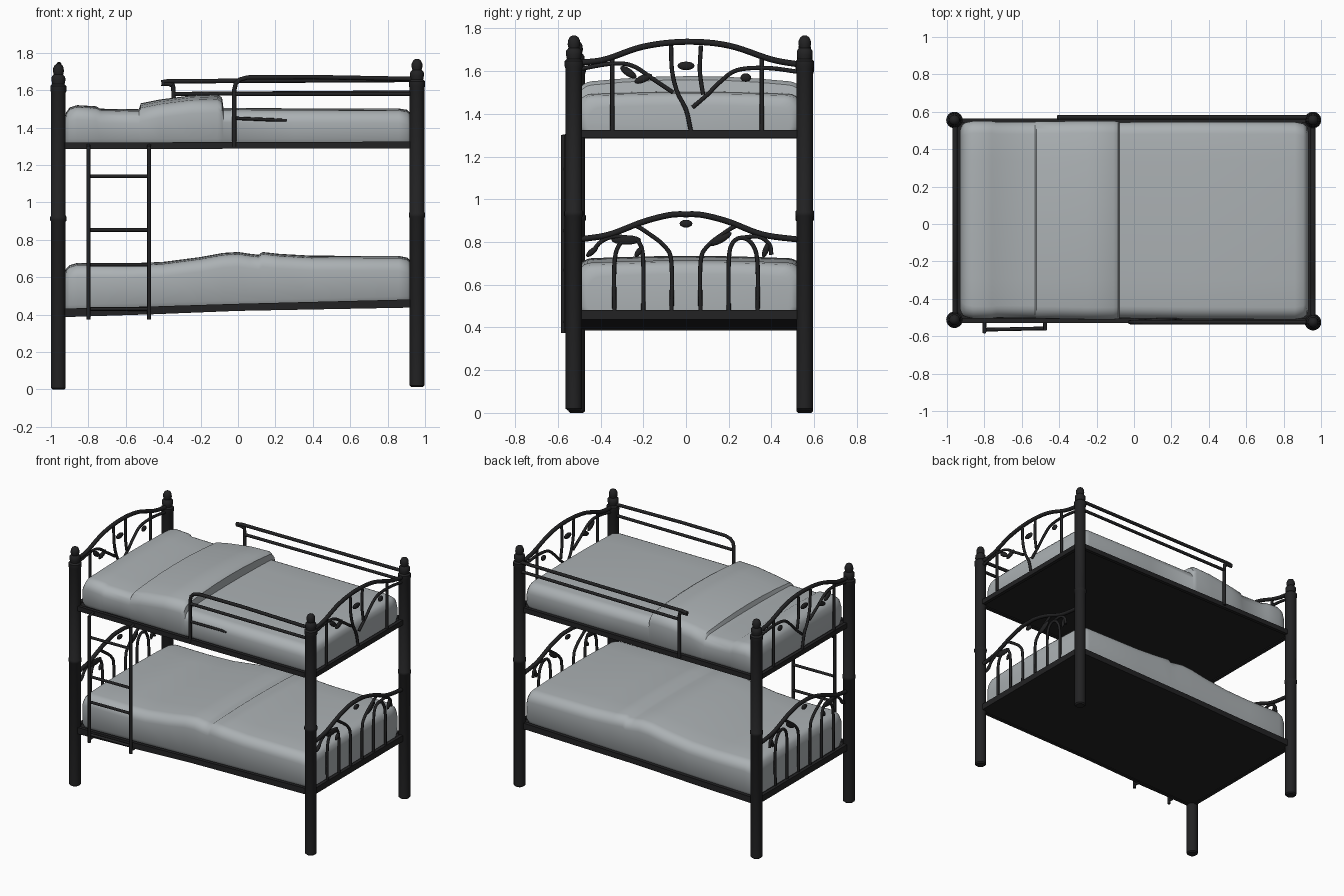
import bpy, bmesh, math
from mathutils import Vector


def material(name, rgb):
    m = bpy.data.materials.new(name)
    m.diffuse_color = (*rgb, 1)
    return m


BLACK = material("black metal", (0.016, 0.016, 0.017))
GREY = material("grey bedding", (0.41, 0.44, 0.455))


def finish(name, bm, mat, angle=40):
    bmesh.ops.recalc_face_normals(bm, faces=bm.faces)
    me = bpy.data.meshes.new(name)
    bm.to_mesh(me)
    bm.free()
    me.materials.append(mat)
    ob = bpy.data.objects.new(name, me)
    bpy.context.collection.objects.link(ob)
    bpy.ops.object.select_all(action='DESELECT')
    ob.select_set(True)
    bpy.context.view_layer.objects.active = ob
    bpy.ops.object.shade_smooth_by_angle(angle=math.radians(angle))
    return ob


def loft(name, rings, mat, angle=40):
    bm = bmesh.new()
    loops = [[bm.verts.new(p) for p in r] for r in rings]
    n = len(loops[0])
    for a, b in zip(loops, loops[1:]):
        for i in range(n):
            bm.faces.new((a[i], a[(i + 1) % n], b[(i + 1) % n], b[i]))
    bm.faces.new(loops[0])
    bm.faces.new(loops[-1])
    return finish(name, bm, mat, angle)


def smooth_path(pts, steps=6):
    # Catmull-Rom through the given points
    p = [Vector(q) for q in pts]
    if len(p) < 3:
        return p
    p = [2 * p[0] - p[1]] + p + [2 * p[-1] - p[-2]]
    out = []
    for i in range(1, len(p) - 2):
        a, b, c, d = p[i - 1:i + 3]
        for s in range(steps):
            t = s / steps
            out.append(0.5 * (2 * b + (c - a) * t + (2 * a - 5 * b + 4 * c - d) * t * t
                              + (3 * b - a - 3 * c + d) * t ** 3))
    return out + [p[-2]]


def pipe(name, pts, r=0.011, smooth=True, sides=8, mat=BLACK):
    path = smooth_path(pts) if smooth else [Vector(q) for q in pts]
    rings, up = [], None
    for i, p in enumerate(path):
        t = (path[min(i + 1, len(path) - 1)] - path[max(i - 1, 0)]).normalized()
        if up is None:
            up = t.orthogonal()
        up = (up - t * up.dot(t)).normalized()
        side = t.cross(up)
        rings.append([p + r * (up * math.cos(a) + side * math.sin(a))
                      for a in (2 * math.pi * k / sides for k in range(sides))])
    return loft(name, rings, mat, 50)


def beam(name, stations, y0, y1):
    # bar along x; each station is x, bottom, top
    return loft(name, [[(x, y0, a), (x, y1, a), (x, y1, b), (x, y0, b)] for x, a, b in stations], BLACK, 30)


def leaf(name, x, y, z, ly, lz, tilt=0):
    bm = bmesh.new()
    bmesh.ops.create_uvsphere(bm, u_segments=12, v_segments=8, radius=1)
    c, s = math.cos(tilt), math.sin(tilt)
    for v in bm.verts:
        a, b = v.co.y * ly, v.co.z * lz
        v.co = (x + v.co.x * 0.012, y + a * c - b * s, z + a * s + b * c)
    finish(name, bm, BLACK)


# Turned posts with ring and finial
PROFILE = [(0.030, 0), (0.039, 0.008), (0.039, 0.905), (0.044, 0.912), (0.044, 0.93),
           (0.039, 0.937), (0.039, 1.60), (0.043, 1.61), (0.043, 1.635), (0.033, 1.645),
           (0.037, 1.665), (0.036, 1.685), (0.025, 1.697), (0.029, 1.712), (0.028, 1.732),
           (0.02, 1.748), (0.006, 1.756)]
for name, x, y, z, k in (("front_left_post", -0.96, -0.512, 0, 0.992), ("back_left_post", -0.96, 0.556, 0, 0.992),
                         ("front_right_post", 0.957, -0.525, 0.012, 1), ("back_right_post", 0.957, 0.556, 0.012, 1)):
    loft(name, [[(x + r * math.cos(a), y + r * math.sin(a), h * k + z)
                 for a in (2 * math.pi * i / 24 for i in range(24))] for r, h in PROFILE], BLACK)

# Bed frames: side rails, end rails and dark base; the lower one rises to the right
UPPER_RAIL = [(-0.95, 1.285, 1.32), (0.95, 1.289, 1.325)]
LOWER_RAIL = [(-0.95, 0.386, 0.432), (-0.45, 0.402, 0.444), (0, 0.42, 0.458), (0.95, 0.438, 0.482)]
for level, rail, lift in (("upper", UPPER_RAIL, 0.007), ("lower", LOWER_RAIL, 0.004)):
    beam(level + "_front_rail", rail, -0.53, -0.505)
    beam(level + "_back_rail", rail, 0.54, 0.565)
    for side, (x, a, b), s in (("left", rail[0], -1), ("right", rail[-1], 1)):
        beam(f"{level}_{side}_end_rail", [(x - 0.005 * s, a, b), (x + 0.02 * s, a, b)], -0.515, 0.556)
    beam(level + "_base", [(x, a + lift, b - 0.01) for x, a, b in rail], -0.51, 0.545)


def mattress(name, sections, bottom, slope, dome, fold_dome):
    # each section: x, top height, side inset
    rings = []
    for x, top, inset in sections:
        w, r, zb = 0.528 - inset, 0.065, bottom + slope * x
        d = fold_dome if -0.521 < x < -0.08 else dome
        ring = [(-w + 0.02, zb), (w - 0.02, zb), (w, zb + 0.03)]
        for k in range(7):
            a = math.pi / 2 * k / 6
            ring.append((w - r + r * math.cos(a), top - r + r * math.sin(a)))
        ring += [(w * f, top) for f in (0.6, 0.3, 0, -0.3, -0.6)]
        for k in range(7):
            a = math.pi / 2 * (1 + k / 6)
            ring.append((-w + r + r * math.cos(a), top - r + r * math.sin(a)))
        ring.append((-w, zb + 0.03))
        rings.append([(x, y + 0.02 - 0.003 * x, max(z - d * (y / w) ** 2 * (z > zb + 0.05), zb))
                      for y, z in ring])
    loft(name, rings, GREY, 45)


# Mattresses with pillow and folded blanket
mattress("upper_mattress", [(-0.93, 1.43, 0.05), (-0.92, 1.48, 0.02), (-0.9, 1.508, 0.008),
         (-0.86, 1.52, 0), (-0.76, 1.514, 0), (-0.735, 1.501, 0.004), (-0.53, 1.498, 0.004),
         (-0.52, 1.53, 0), (-0.42, 1.55, 0), (-0.25, 1.572, -0.003), (-0.11, 1.577, -0.003),
         (-0.085, 1.56, 0), (-0.078, 1.505, 0.004), (0.3, 1.503, 0), (0.86, 1.502, 0),
         (0.905, 1.495, 0.008), (0.925, 1.475, 0.025), (0.932, 1.44, 0.05)], 1.31, 0, 0.012, 0.032)
mattress("lower_mattress", [(-0.93, 0.60, 0.05), (-0.92, 0.645, 0.02), (-0.9, 0.665, 0.008),
         (-0.86, 0.676, 0), (-0.6, 0.674, 0), (-0.4, 0.682, 0), (-0.2, 0.708, 0), (-0.08, 0.73, 0),
         (0.0, 0.735, 0), (0.06, 0.726, 0), (0.11, 0.72, 0), (0.13, 0.735, 0), (0.22, 0.725, 0),
         (0.4, 0.715, 0), (0.86, 0.714, 0), (0.905, 0.705, 0.008), (0.925, 0.685, 0.025),
         (0.932, 0.65, 0.05)], 0.445, 0.026, 0.014, 0.014)

# End panels with arches, spindles, vines and leaves: lists of (y, z)
UPPER = {"arch": [(-0.5, 1.64), (-0.38, 1.655), (-0.2, 1.715), (0, 1.738), (0.2, 1.72), (0.4, 1.655), (0.54, 1.63)],
         "left_branch": [(-0.5, 1.61), (-0.35, 1.635), (-0.25, 1.625), (-0.15, 1.56), (-0.06, 1.5)],
         "right_branch": [(0.54, 1.595), (0.38, 1.615), (0.24, 1.605), (0.16, 1.55), (0.1, 1.49), (0.03, 1.43)],
         "stem": [(-0.07, 1.72), (-0.065, 1.6), (-0.04, 1.5), (0.0, 1.42), (0.025, 1.31)],
         "right_stem": [(0.07, 1.72), (0.065, 1.6), (0.08, 1.49)],
         "left_spindle": [(-0.345, 1.655), (-0.345, 1.31)],
         "right_spindle": [(0.355, 1.67), (0.355, 1.31)]}
LOWER = {"arch": [(-0.5, 0.812), (-0.36, 0.835), (-0.2, 0.895), (-0.08, 0.926), (0, 0.93), (0.08, 0.926),
                  (0.2, 0.895), (0.36, 0.835), (0.54, 0.81)],
         "left_hoop": [(-0.335, 0.44), (-0.335, 0.7), (-0.31, 0.79), (-0.26, 0.82), (-0.215, 0.79), (-0.2, 0.7), (-0.2, 0.44)],
         "right_hoop": [(0.335, 0.44), (0.335, 0.7), (0.31, 0.79), (0.26, 0.82), (0.215, 0.79), (0.2, 0.7), (0.2, 0.44)],
         "left_spindle": [(-0.068, 0.44), (-0.068, 0.7), (-0.1, 0.78), (-0.19, 0.85), (-0.24, 0.88)],
         "right_spindle": [(0.068, 0.44), (0.068, 0.7), (0.1, 0.78), (0.19, 0.85), (0.24, 0.88)],
         "left_tendril": [(-0.44, 0.75), (-0.4, 0.8), (-0.34, 0.825), (-0.26, 0.82)],
         "right_tendril": [(0.4, 0.74), (0.39, 0.79), (0.34, 0.825), (0.26, 0.82)]}
LEAVES = [(0, 1.625, 0.04, 0.02, 0), (-0.27, 1.595, 0.045, 0.018, -0.6), (0.28, 1.57, 0.025, 0.02, 0),
          (-0.2, 1.565, 0.045, 0.018, 0.4), (0, 0.886, 0.03, 0.018, 0), (-0.22, 0.755, 0.03, 0.014, 0.9),
          (-0.44, 0.755, 0.035, 0.014, 0.7), (0.375, 0.765, 0.04, 0.014, 1.2),
          (0.16, 0.815, 0.06, 0.02, 0.5), (-0.28, 0.81, 0.07, 0.022, 0)]
for side, x in (("left", -0.957), ("right", 0.957)):
    for level, parts in (("upper", UPPER), ("lower", LOWER)):
        for part, pts in parts.items():
            pipe(f"{side}_{level}_{part}", [(x, y, z) for y, z in pts],
                 0.014 if part == "arch" else 0.01)
    for i, (y, z, ly, lz, tilt) in enumerate(LEAVES):
        leaf(f"{side}_leaf_{i + 1}", x, y, z, ly, lz, tilt)

# Front guard rail with rounded corner; the lowest bar sinks into the bedding
yf = -0.525
pipe("front_guard_top", [(-0.02, yf, 1.3), (-0.02, yf, 1.6), (-0.012, yf, 1.635), (0.01, yf, 1.657),
                         (0.05, yf, 1.668), (0.4, yf, 1.67), (0.95, yf, 1.66)], 0.012, False)
pipe("front_guard_bar", [(-0.02, yf, 1.58), (0.95, yf, 1.58)], 0.011)
pipe("front_guard_low_bar", [(-0.02, yf, 1.45), (0.26, -0.5, 1.438)], 0.009)

# Back guard rail with curled end
yb = 0.57
pipe("back_guard_top", [(-0.41, yb, 1.642), (-0.37, yb, 1.648), (-0.3, yb, 1.648), (0.95, yb, 1.655)], 0.012, False)
pipe("back_guard_bar", [(-0.34, yb, 1.58), (0.95, yb, 1.588)], 0.011)
pipe("back_guard_end", [(-0.41, yb, 1.635), (-0.36, yb, 1.63), (-0.345, yb, 1.59), (-0.345, yb, 1.3)], 0.012)

# Ladder
for side, x, y in (("left", -0.8, -0.575), ("right", -0.475, -0.56)):
    pipe(f"ladder_{side}_rail", [(x, -0.515, 1.305), (x, y, 1.3), (x, y, 0.375)], 0.011, False)
    pipe(f"ladder_{side}_foot", [(x, y, 0.40), (x, -0.515, 0.40)], 0.01)
for i, z in enumerate((1.14, 0.853, 0.667, 0.43)):
    pipe(f"ladder_rung_{i + 1}", [(-0.8, -0.565, z), (-0.475, -0.558, z)], 0.01)
